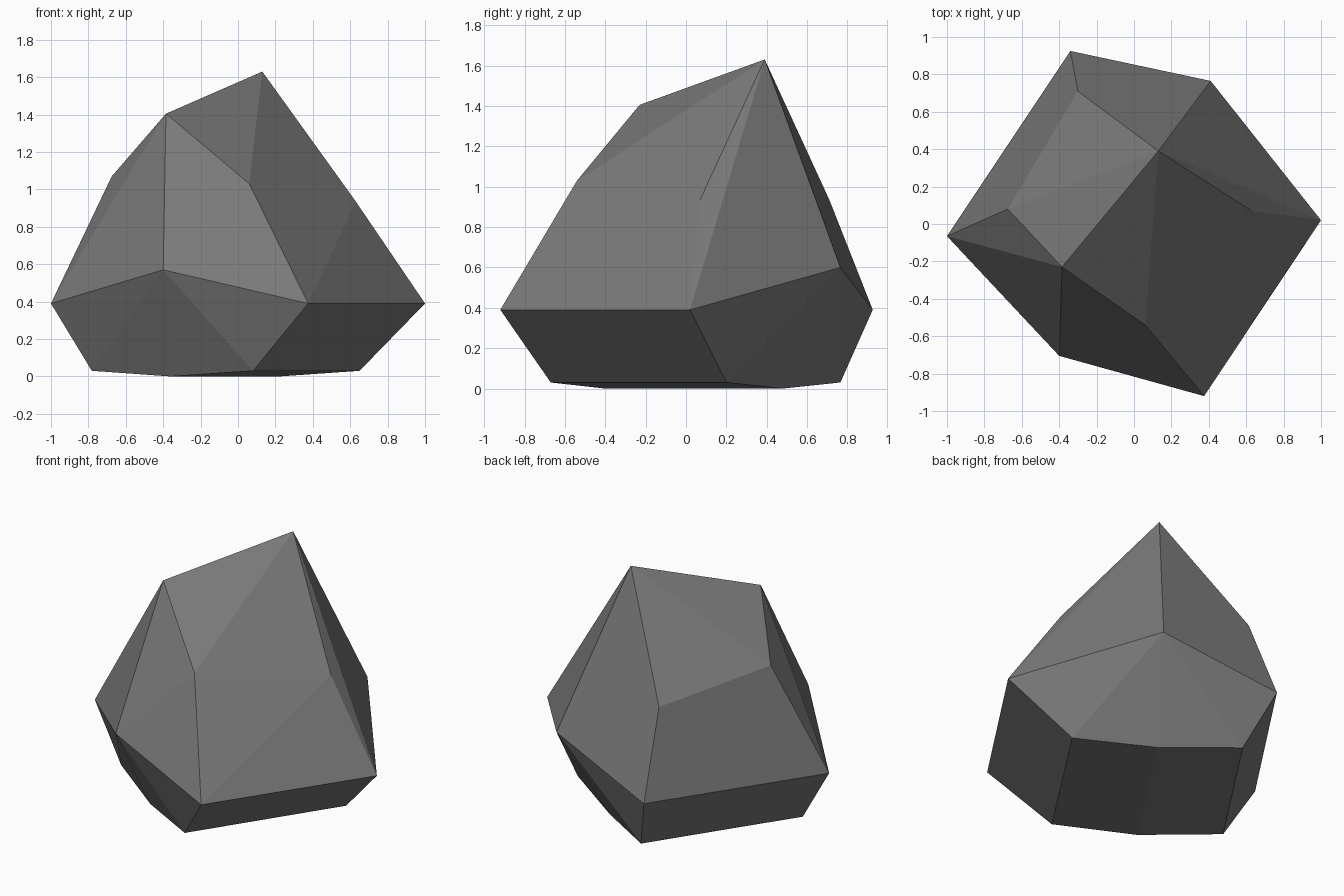
import bpy
import bmesh
import math
from mathutils import Vector

if "Cube" in bpy.data.objects:
    bpy.data.objects.remove(bpy.data.objects["Cube"])

# Facet corners of the rock, ring by ring
crown = [(0.13, 0.39, 1.63), (-0.385, -0.23, 1.405)]
shoulder = [(-0.675, 0.08, 1.07), (0.06, -0.54, 1.03),
            (0.63, 0.07, 0.935), (-0.30, 0.71, 0.935)]
girdle = [(-1.0, -0.065, 0.39), (-0.40, -0.705, 0.57), (0.375, -0.92, 0.39),
          (1.0, 0.02, 0.39), (0.41, 0.765, 0.60), (-0.34, 0.925, 0.39)]

# Underside: a shallow keel, with one flank mirrored across it
keel = [Vector((-0.36, -0.40, 0)), Vector((0.22, 0.48, 0))]
flank = [Vector((0.08, -0.67, 0.03)), Vector((0.65, 0.20, 0.03))]
axis = (keel[1] - keel[0]).normalized()
normal = Vector((axis.y, -axis.x, 0))
mirrored = [p - 2 * (p - keel[0]).dot(normal) * normal for p in flank]

# Wrap the corners into flat facets
bm = bmesh.new()
for p in crown + shoulder + girdle + keel + flank + mirrored:
    bm.verts.new(p)
bmesh.ops.convex_hull(bm, input=bm.verts)
bmesh.ops.dissolve_limit(bm, angle_limit=math.radians(1.5),
                         verts=bm.verts, edges=bm.edges)
bmesh.ops.recalc_face_normals(bm, faces=bm.faces)

mesh = bpy.data.meshes.new("rock")
bm.to_mesh(mesh)
bm.free()

# Single stone colour
stone = bpy.data.materials.new("stone grey")
stone.diffuse_color = (0.19, 0.19, 0.19, 1)
stone.use_nodes = True
stone.node_tree.nodes["Principled BSDF"].inputs["Base Color"].default_value = stone.diffuse_color
mesh.materials.append(stone)

rock = bpy.data.objects.new("rock", mesh)
bpy.context.collection.objects.link(rock)
